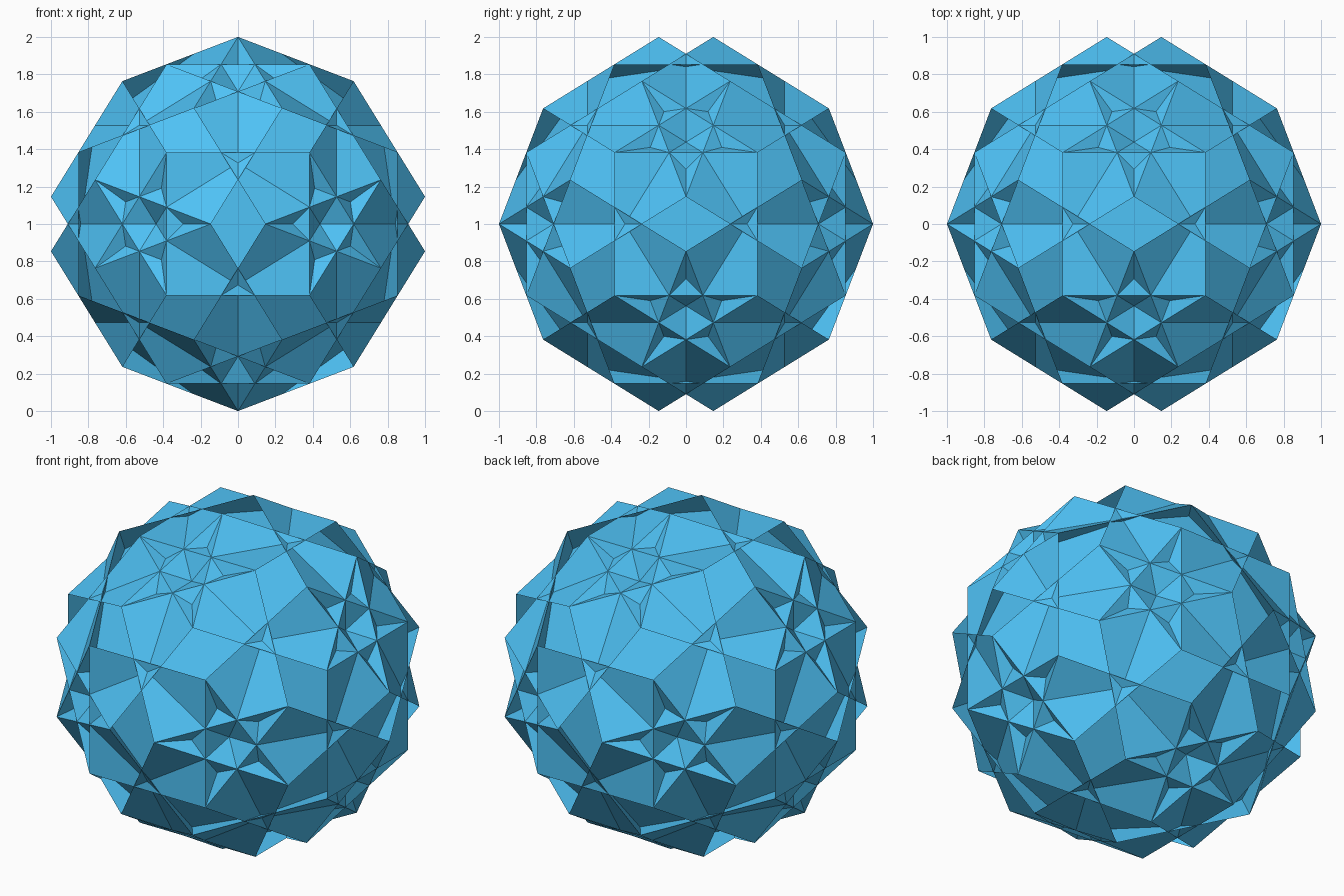
import bpy, bmesh, random
from itertools import product
from mathutils import Vector
from mathutils.bvhtree import BVHTree

if "Cube" in bpy.data.objects:
    bpy.data.objects.remove(bpy.data.objects["Cube"])

random.seed(1)
PHI = (1 + 5 ** 0.5) / 2


def orbit(*seeds):
    """All sign changes and cyclic shifts of the seed points."""
    found = []
    for s in seeds:
        for signs in product((1, -1), repeat=3):
            p = [a * b for a, b in zip(s, signs)]
            for k in range(3):
                v = Vector(p[k:] + p[:k])
                if all((v - w).length > 1e-4 for w in found):
                    found.append(v)
    return found


# 60 corners of the star solid
a, b, c, d = PHI ** -1, PHI ** -2, PHI ** -3, PHI ** -4
corners = orbit((0, d, 1), (a, c, 2 * b), (b, b, 1 - d))


def flat_faces(axes, count):
    """Regular polygons of `count` corners, one square to each axis."""
    polys = []
    for n in axes:
        n = n.normalized()
        dist = (1 - d) if count == 4 else (1 + d) / 3 ** 0.5
        ring = [v for v in corners if abs(v.dot(n) - dist) < 1e-3]
        u = (ring[0] - n * dist).normalized()
        w = n.cross(u)
        ring.sort(key=lambda v: Vector((1, 0)).angle_signed(Vector((v.dot(u), v.dot(w)))), reverse=True)
        polys.append((n, ring))
    return polys


# 30 squares on the two-fold axes, 20 hexagons on the three-fold axes
faces = flat_faces(orbit((1, 0, 0), (PHI, 1, 1 / PHI)), 4)
faces += flat_faces(orbit((1, 1, 1), (PHI, 1 / PHI, 0)), 6)

# Ray test that tells whether a point is outside the crossing faces
pts = [v for _, ring in faces for v in ring]
idx, start = [], 0
for _, ring in faces:
    idx.append(list(range(start, start + len(ring))))
    start += len(ring)
tree = BVHTree.FromPolygons(pts, idx)
rays = [Vector([random.gauss(0, 1) for _ in range(3)]).normalized() for _ in range(100)]


def outside(p):
    return any(tree.ray_cast(p, r)[0] is None for r in [p.normalized()] + rays)


# Cut every face along the others and keep only the pieces on the outer skin
skin = bmesh.new()
for n, ring in faces:
    piece = bmesh.new()
    piece.faces.new([piece.verts.new(v) for v in ring])
    for m, other in faces:
        if abs(m.dot(n)) < 0.9999:
            bmesh.ops.bisect_plane(piece, geom=piece.verts[:] + piece.edges[:] + piece.faces[:],
                                   dist=1e-5, plane_co=other[0], plane_no=m)
    for f in piece.faces:
        if f.calc_area() < 1e-8:
            continue
        mid = f.calc_center_median()
        for side in (1, -1):
            if outside(mid + n * side * 1e-4):
                loop = [v.co for v in f.verts]
                if f.normal.dot(n) * side < 0:
                    loop.reverse()
                skin.faces.new([skin.verts.new(co) for co in loop])
                break
    piece.free()

# Weld and merge the coplanar pieces
bmesh.ops.remove_doubles(skin, verts=skin.verts[:], dist=1e-4)
skin.normal_update()
bmesh.ops.dissolve_limit(skin, angle_limit=0.01, verts=skin.verts[:], edges=skin.edges[:])
bmesh.ops.translate(skin, verts=skin.verts[:], vec=(0, 0, 1))

mesh = bpy.data.meshes.new("star_solid")
skin.to_mesh(mesh)
skin.free()
blue = bpy.data.materials.new("light_blue")
blue.diffuse_color = (0.078, 0.546, 0.93, 1)
blue.use_nodes = True
blue.node_tree.nodes["Principled BSDF"].inputs["Base Color"].default_value = blue.diffuse_color
mesh.materials.append(blue)
bpy.context.collection.objects.link(bpy.data.objects.new("star_solid", mesh))
